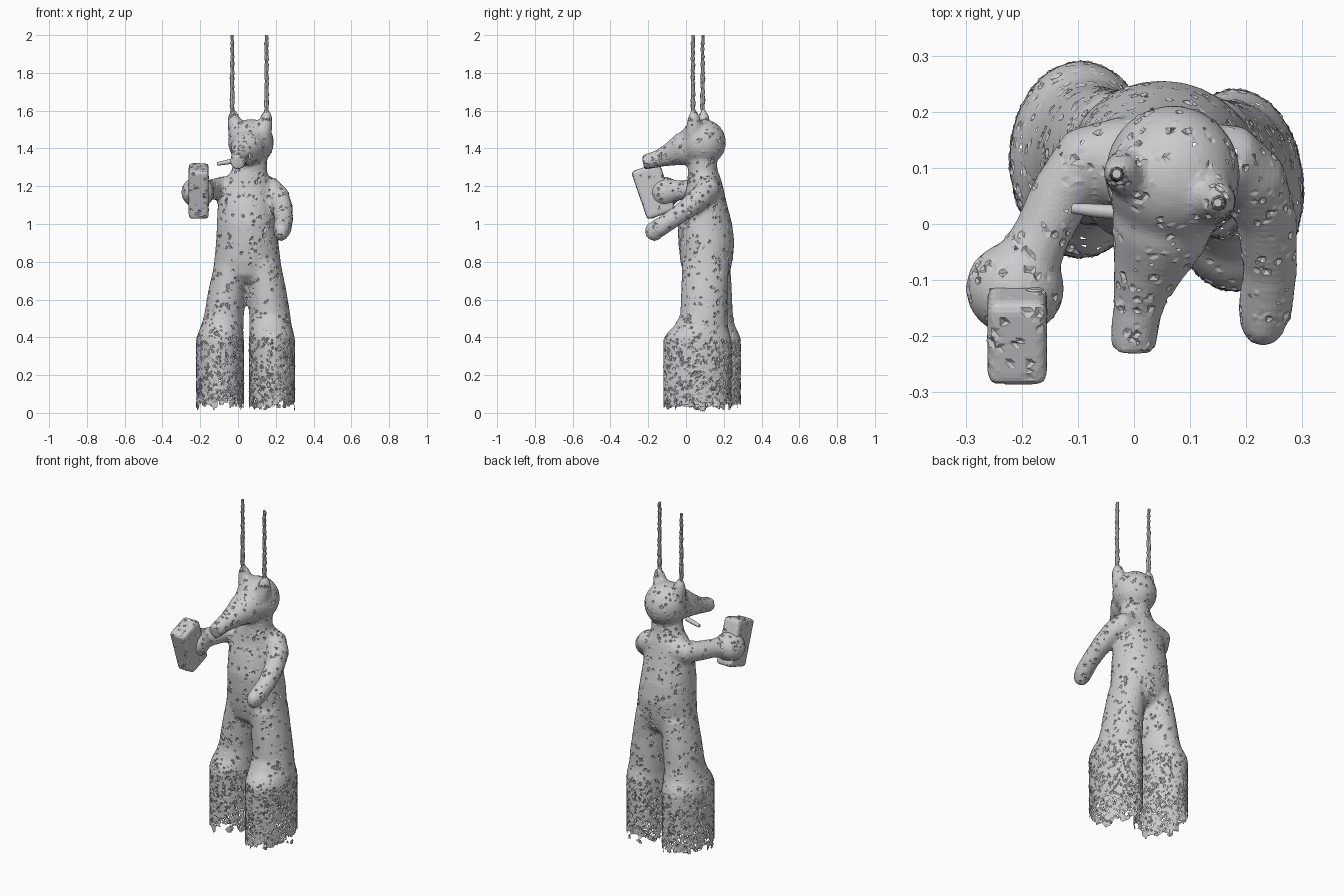
import bpy, bmesh, math, random
from mathutils import Vector, Matrix, noise

if "Cube" in bpy.data.objects:
    bpy.data.objects.remove(bpy.data.objects["Cube"])

random.seed(4)
N = 28


def loft(bm, stations, level=False):
    """Closed tube through (x, y, z, rx, ry); level keeps the rings horizontal."""
    pts = [Vector(s[:3]) for s in stations]
    rings = []
    for i, s in enumerate(stations):
        d = pts[min(i + 1, len(pts) - 1)] - pts[max(i - 1, 0)]
        rot = Matrix.Identity(3) if level else d.to_track_quat('Z', 'Y').to_matrix()
        rx, ry = s[3], s[-1]
        rings.append([bm.verts.new(pts[i] + rot @ Vector((
            rx * math.cos(2 * math.pi * k / N), ry * math.sin(2 * math.pi * k / N), 0)))
            for k in range(N)])
    for a, b in zip(rings, rings[1:]):
        for k in range(N):
            j = (k + 1) % N
            bm.faces.new((a[k], a[j], b[j], b[k]))
    bm.faces.new(rings[0][::-1])
    bm.faces.new(rings[-1])


def ball(bm, c, r):
    m = Matrix.Translation(c) @ Matrix.Diagonal((*r, 1))
    bmesh.ops.create_uvsphere(bm, u_segments=32, v_segments=20, radius=1, matrix=m)


def make(name, bm):
    bmesh.ops.recalc_face_normals(bm, faces=bm.faces[:])
    me = bpy.data.meshes.new(name)
    bm.to_mesh(me)
    bm.free()
    ob = bpy.data.objects.new(name, me)
    bpy.context.collection.objects.link(ob)
    return ob


def fuse(ob, voxel, smooth):
    """Voxel-merge the overlapping parts, soften the joins and bake the result."""
    r = ob.modifiers.new("merge", 'REMESH')
    r.mode = 'VOXEL'
    r.voxel_size = voxel
    s = ob.modifiers.new("soften", 'SMOOTH')
    s.factor = 0.5
    s.iterations = smooth
    dg = bpy.context.evaluated_depsgraph_get()
    me = bpy.data.meshes.new_from_object(ob.evaluated_get(dg))
    ob.modifiers.clear()
    ob.data = me


def weather(ob, ragged=False):
    """Rough, pitted skin in clumps; the boots end in a torn open edge."""
    bm = bmesh.new()
    bm.from_mesh(ob.data)
    bm.normal_update()
    bmesh.ops.triangulate(bm, faces=bm.faces[:])
    for v in bm.verts:
        boot = ragged and v.co.z < 0.4
        clump = noise.noise(v.co * 22) > 0.2
        if random.random() < (0.25 if boot else 0.22 if clump else 0.03):
            v.co -= v.normal * random.uniform(-0.003, 0.007)
    if ragged:
        gone = []
        for f in bm.faces:
            c = f.calc_center_median()
            edge = max(0.008, 0.045 + 0.06 * noise.noise(c * 30))
            low = min(1, max(0, (0.42 - c.z) / 0.35))
            hole = 0.006 + low * (0.03 + 0.22 * (noise.noise(c * 28) > 0.2))
            if c.z < edge or random.random() < hole:
                gone.append(f)
        bmesh.ops.delete(bm, geom=gone, context='FACES')
    bm.to_mesh(ob.data)
    bm.free()


bm = bmesh.new()
# Legs with wide boots
loft(bm, [(-.095, .115, -.08, .127, .176), (-.095, .115, .39, .127, .176),
          (-.092, .115, .425, .119, .164), (-.083, .118, .46, .113, .142),
          (-.074, .122, .52, .105, .127), (-.056, .12, .65, .101, .123),
          (-.03, .115, .8, .092, .12)], True)
loft(bm, [(.18, .06, -.08, .122, .181), (.18, .06, .39, .122, .181),
          (.178, .065, .425, .117, .166), (.172, .08, .46, .113, .142),
          (.168, .095, .52, .109, .126), (.154, .097, .65, .102, .123),
          (.13, .105, .8, .095, .125)], True)
# Torso and neck
loft(bm, [(.05, .108, .69, .15, .08), (.05, .108, .73, .186, .12),
          (.05, .108, .8, .177, .138), (.049, .108, .9, .166, .149),
          (.045, .1, 1.0, .157, .145), (.042, .097, 1.1, .15, .122),
          (.042, .1, 1.19, .144, .098), (.05, .097, 1.235, .122, .09),
          (.058, .09, 1.275, .096, .08), (.068, .085, 1.34, .086, .076)], True)
# Head with a long snout
ball(bm, (.069, .088, 1.432), (.121, .124, .124))
loft(bm, [(.066, .07, 1.425, .1), (.045, -.02, 1.395, .088), (.025, -.08, 1.37, .064),
          (.008, -.14, 1.348, .047), (.0, -.2, 1.331, .042), (-.001, -.228, 1.326, .041)])
# Ears
for x, y, s in ((-.025, .092, -1), (.152, .042, 1)):
    loft(bm, [(x - s * .02, y, 1.48, .047), (x - s * .006, y, 1.54, .038),
              (x, y, 1.58, .028), (x, y, 1.615, .012)])
# Raised arm holding the mug
loft(bm, [(.03, .11, 1.18, .05), (-.025, .125, 1.19, .068), (-.085, .115, 1.188, .063),
          (-.132, .05, 1.184, .055), (-.165, -.02, 1.18, .052), (-.195, -.08, 1.175, .06)])
ball(bm, (-.212, -.115, 1.168), (.089, .085, .083))
# Hanging arm
loft(bm, [(.06, .11, 1.19, .05), (.115, .12, 1.205, .062), (.17, .115, 1.185, .066),
          (.212, .08, 1.145, .062), (.236, .01, 1.085, .055), (.243, -.08, 1.02, .049),
          (.233, -.16, .968, .05)])
ball(bm, (.23, -.168, .962), (.043, .052, .053))
body = make("body", bm)
fuse(body, 0.01, 13)
weather(body, True)

# Mug: tilted rounded block
bm = bmesh.new()
bmesh.ops.create_cube(bm, size=1, matrix=Matrix.Translation((-.208, -.173, 1.175))
                      @ Matrix.Rotation(math.radians(19), 4, 'X')
                      @ Matrix.Diagonal((.106, .158, .27, 1)))
bmesh.ops.bevel(bm, geom=bm.edges[:], offset=.018, segments=3, profile=.5, affect='EDGES')
mug = make("mug", bm)
fuse(mug, 0.009, 1)
weather(mug)

# Small peg beside the mouth
bm = bmesh.new()
loft(bm, [(-.02, .02, 1.335, .013), (-.07, .024, 1.325, .012), (-.11, .028, 1.318, .009)])
make("mouth_peg", bm)

# Tall thin rods rising from the ears, slightly lumpy
N = 8
for side, x, y in (("left", -.031, .088), ("right", .151, .037)):
    bm = bmesh.new()
    loft(bm, [(x + random.uniform(-.002, .002), y + random.uniform(-.002, .002),
               1.57 + .43 * i / 30, random.uniform(.01, .014) - .003 * i / 30)
              for i in range(31)], True)
    make("ear_rod_" + side, bm)
